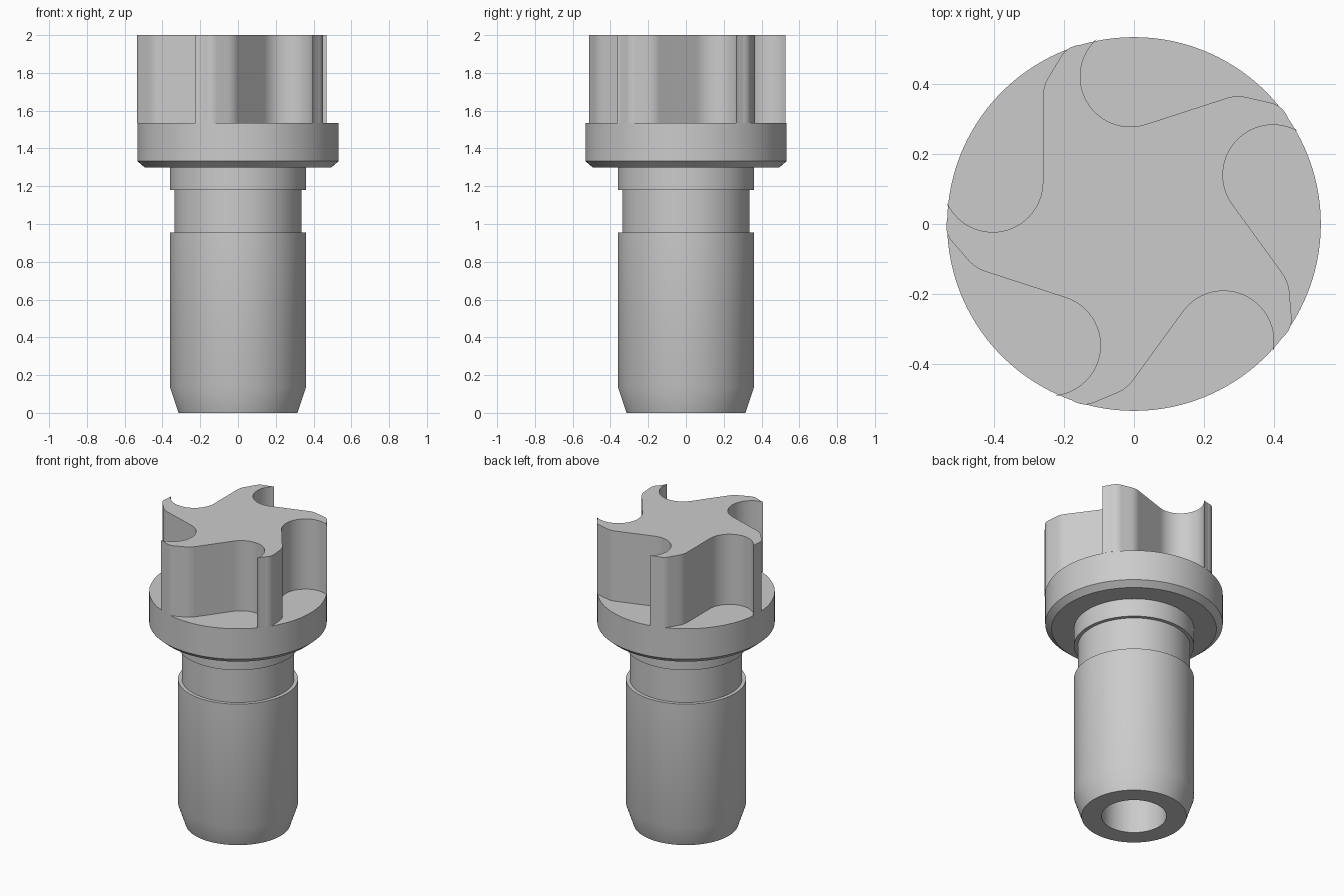
import bpy, bmesh
from math import cos, sin, pi, radians, atan2, hypot
from mathutils import Matrix, Vector

cube = bpy.data.objects.get("Cube")
if cube:
    bpy.data.objects.remove(cube, do_unlink=True)

metal = bpy.data.materials.new("grey metal")
metal.use_nodes = True
grey = (0.6, 0.6, 0.6, 1)
metal.diffuse_color = grey
metal.node_tree.nodes["Principled BSDF"].inputs["Base Color"].default_value = grey

RIM = 0.533
FLOOR, TOP = 1.535, 2.0


def finish(bm, name):
    bmesh.ops.recalc_face_normals(bm, faces=bm.faces)
    mesh = bpy.data.meshes.new(name)
    bm.to_mesh(mesh)
    bm.free()
    mesh.materials.append(metal)
    obj = bpy.data.objects.new(name, mesh)
    bpy.context.collection.objects.link(obj)
    bpy.ops.object.select_all(action="DESELECT")
    obj.select_set(True)
    bpy.context.view_layer.objects.active = obj
    bpy.ops.object.shade_smooth_by_angle(angle=radians(30))
    return obj


def lathe(name, profile, steps=120):
    bm = bmesh.new()
    verts = [bm.verts.new((r, 0, z)) for r, z in profile]
    edges = [bm.edges.new(pair) for pair in zip(verts, verts[1:])]
    bmesh.ops.spin(bm, geom=verts + edges, axis=(0, 0, 1), cent=(0, 0, 0),
                   angle=2 * pi, steps=steps, use_duplicate=False)
    bmesh.ops.remove_doubles(bm, verts=bm.verts, dist=1e-5)
    return finish(bm, name)


def fillet(a, corner, b, n=8):
    """Rounded corner from a to b."""
    a, corner, b = Vector(a), Vector(corner), Vector(b)
    return [a * (1 - t) ** 2 + corner * 2 * t * (1 - t) + b * t * t
            for t in (i / n for i in range(n + 1))]


# Stepped shank with blind bore, relief groove and chamfered collar
lathe("shank_and_collar", [
    (0, 1.2), (0.195, 1.2), (0.195, 0), (0.315, 0), (0.36, 0.135),
    (0.36, 0.955), (0.337, 0.955), (0.337, 1.18), (0.36, 1.18), (0.36, 1.3),
    (0.495, 1.3), (RIM, 1.333), (RIM, FLOOR), (0, FLOOR)])

# One flute: round pocket, straight wall, rounded shoulder, blade tip
centre, radius = Vector((-0.403, 0.12)), 0.143
flute = [centre + radius * Vector((cos(a), sin(a)))
         for a in (radians(204 + 156 * i / 28) for i in range(29))]
flute += fillet((-0.26, 0.362), (-0.26, 0.395), (-0.24, 0.425))
flute += fillet((-0.208, 0.478), (-0.19, 0.508), (-0.152, 0.511))

# Outer land joining this flute to the next one
start = atan2(flute[-1].y, flute[-1].x)
end = atan2(flute[0].y, flute[0].x) - radians(72)
flute += [RIM * Vector((cos(a), sin(a)))
          for a in (start + (end - start) * i / 4 for i in range(4))]

# Five-bladed cutter head
bm = bmesh.new()
ring = []
for k in range(5):
    turn = Matrix.Rotation(radians(-72 * k), 2)
    ring += [bm.verts.new((*(turn @ p), FLOOR)) for p in flute]
base = bm.faces.new(ring)
top = bmesh.ops.extrude_face_region(bm, geom=[base])["geom"]
bmesh.ops.translate(bm, vec=(0, 0, TOP - FLOOR),
                    verts=[v for v in top if isinstance(v, bmesh.types.BMVert)])
finish(bm, "bladed_head")
